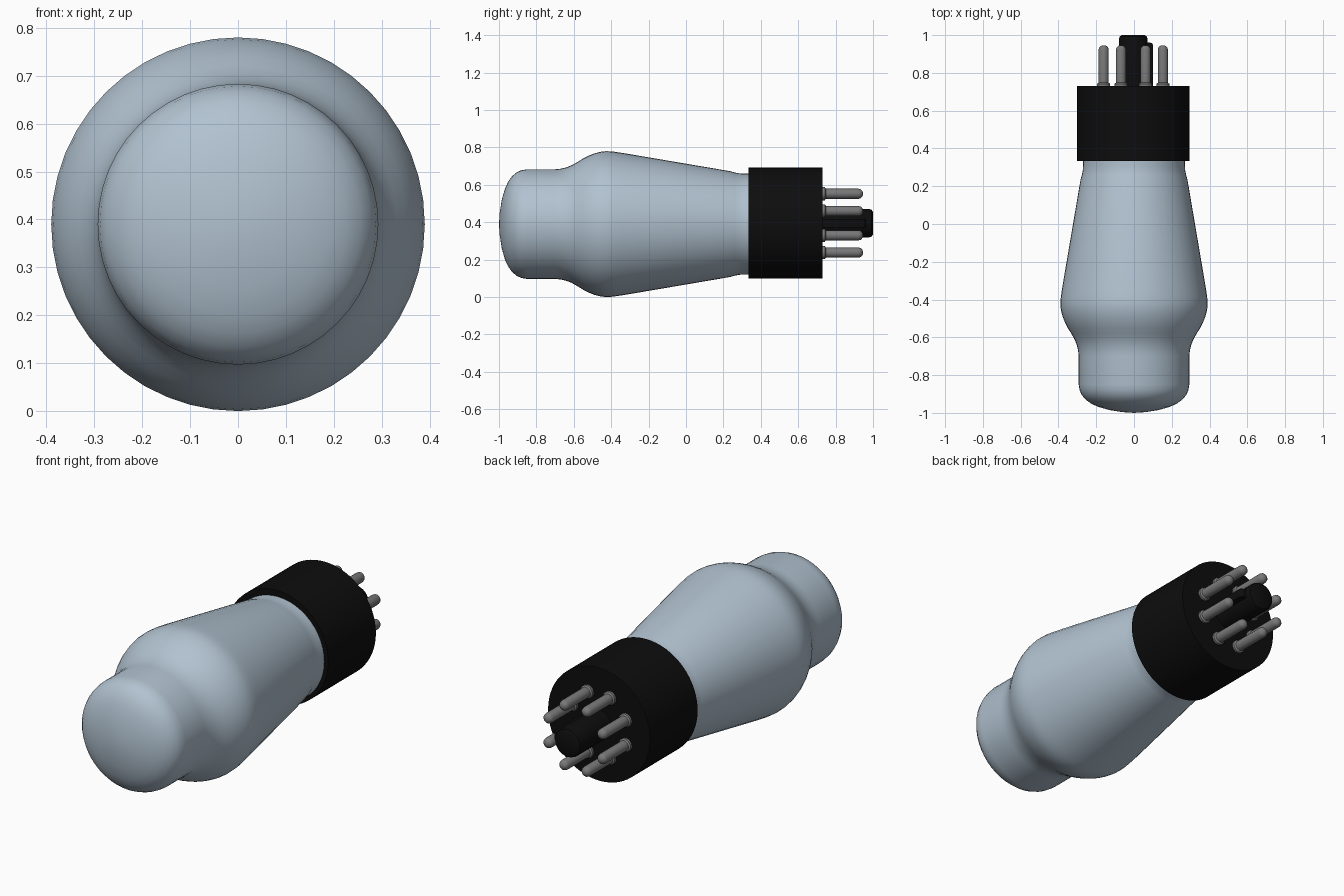
import bpy, bmesh, math

cube = bpy.data.objects.get("Cube")
if cube:
    bpy.data.objects.remove(cube, do_unlink=True)


def material(name, rgb, rough):
    m = bpy.data.materials.new(name)
    m.use_nodes = True
    m.diffuse_color = (*rgb, 1)
    bsdf = m.node_tree.nodes["Principled BSDF"]
    bsdf.inputs["Base Color"].default_value = (*rgb, 1)
    bsdf.inputs["Roughness"].default_value = rough
    return m


GLASS = material("pale blue glass", (0.44, 0.54, 0.63), 0.3)
BLACK = material("black plastic", (0.004, 0.004, 0.004), 0.5)
METAL = material("grey metal", (0.19, 0.19, 0.19), 0.4)


def finish(name, bm, mat):
    bmesh.ops.recalc_face_normals(bm, faces=bm.faces)
    mesh = bpy.data.meshes.new(name)
    bm.to_mesh(mesh)
    bm.free()
    mesh.materials.append(mat)
    ob = bpy.data.objects.new(name, mesh)
    bpy.context.collection.objects.link(ob)
    bpy.ops.object.select_all(action="DESELECT")
    ob.select_set(True)
    bpy.context.view_layer.objects.active = ob
    bpy.ops.object.shade_smooth_by_angle(angle=math.radians(35))
    return ob


def lathe(name, profile, centre, mat, sides):
    """Spin (y, radius) points around an axis parallel to y."""
    bm = bmesh.new()
    verts = [bm.verts.new((centre[0] + r, y, centre[1])) for y, r in profile]
    edges = [bm.edges.new(pair) for pair in zip(verts, verts[1:])]
    bmesh.ops.spin(bm, geom=verts + edges, cent=(centre[0], 0, centre[1]),
                   axis=(0, 1, 0), angle=math.tau, steps=sides)
    bmesh.ops.remove_doubles(bm, verts=bm.verts, dist=0.0001)
    return finish(name, bm, mat)


# Glass envelope: domed crown, shoulder and tapering body
envelope = [(-1.0, 0), (-0.996, 0.06), (-0.985, 0.13), (-0.968, 0.19),
            (-0.95, 0.228), (-0.93, 0.256), (-0.905, 0.277), (-0.88, 0.288),
            (-0.85, 0.293), (-0.70, 0.293), (-0.67, 0.296), (-0.64, 0.303),
            (-0.61, 0.315), (-0.58, 0.332), (-0.55, 0.351), (-0.52, 0.366),
            (-0.49, 0.378), (-0.46, 0.386), (-0.43, 0.39), (-0.40, 0.389),
            (-0.37, 0.385), (-0.33, 0.379), (0.235, 0.283), (0.26, 0.276),
            (0.285, 0.271), (0.31, 0.27), (0.35, 0.27)]
lathe("glass_envelope", envelope, (0, 0.39), GLASS, 48)

# Socket base
CX, CZ = -0.004, 0.395
lathe("base", [(0.333, 0), (0.333, 0.297), (0.73, 0.297), (0.73, 0)],
      (CX, CZ), BLACK, 64)

# Central guide post with its locating key on the +x side
lathe("guide_post", [(0.72, 0), (0.72, 0.076), (0.98, 0.076), (0.992, 0.072),
                     (1.0, 0.06), (1.0, 0)], (CX, CZ), BLACK, 32)
bm = bmesh.new()
bmesh.ops.create_cube(bm, size=1)
for v in bm.verts:
    v.co = (CX + 0.077 + v.co.x * 0.056, 0.84 + v.co.y * 0.24, CZ + v.co.z * 0.045)
tip = [e for e in bm.edges if all(v.co.y > 0.9 and v.co.x > 0.08 for v in e.verts)]
bmesh.ops.bevel(bm, geom=tip, offset=0.015, segments=3, affect="EDGES", profile=0.5)
finish("locating_key", bm, BLACK)

# Ring of eight contact pins, each with a collar and rounded tip
pin = [(0.72, 0), (0.72, 0.035), (0.742, 0.035), (0.748, 0.027), (0.922, 0.027),
       (0.934, 0.024), (0.942, 0.016), (0.946, 0.007), (0.946, 0)]
for i in range(8):
    a = math.radians(22.5 + 45 * i)
    lathe(f"pin_{i + 1}", pin,
          (CX + 0.17 * math.cos(a), CZ + 0.17 * math.sin(a)), METAL, 20)
